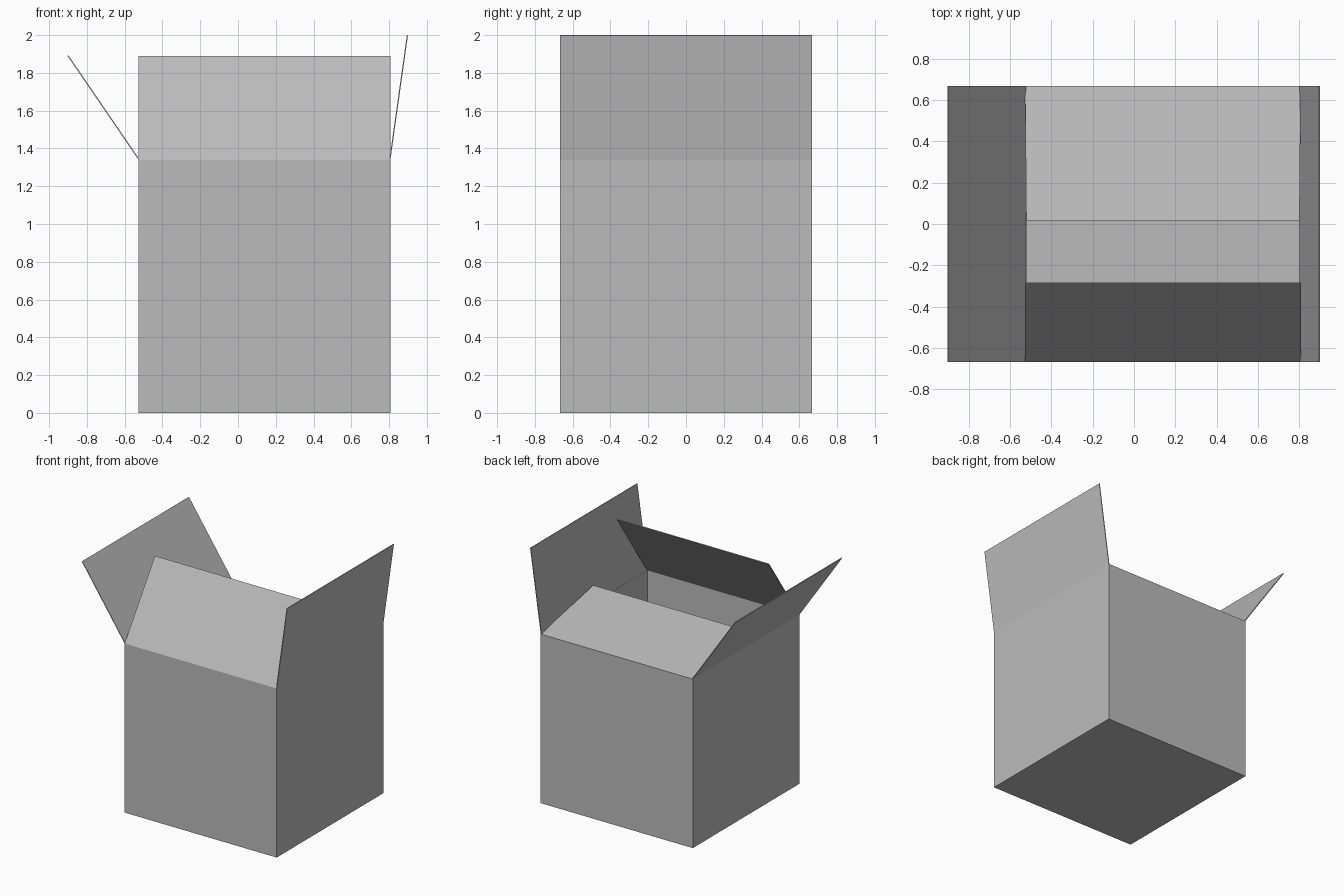
import bpy
import bmesh
from mathutils import Vector

old = bpy.data.objects.get("Cube")
if old:
    bpy.data.objects.remove(old, do_unlink=True)

# Box dimensions
X0, X1, Y, H = -0.527, 0.807, 0.668, 1.34
CARD = 0.006

cardboard = bpy.data.materials.new("grey cardboard")
cardboard.use_nodes = True
grey = (0.5, 0.5, 0.5, 1)
cardboard.diffuse_color = grey
cardboard.node_tree.nodes["Principled BSDF"].inputs["Base Color"].default_value = grey


def sheet(name, quads):
    """Build outward-facing quads and thicken them inward into card."""
    bm = bmesh.new()
    for quad in quads:
        bm.faces.new([bm.verts.new(p) for p in quad])
    bmesh.ops.remove_doubles(bm, verts=bm.verts, dist=0.0001)
    mesh = bpy.data.meshes.new(name)
    bm.to_mesh(mesh)
    bm.free()
    mesh.materials.append(cardboard)
    obj = bpy.data.objects.new(name, mesh)
    bpy.context.collection.objects.link(obj)
    solid = obj.modifiers.new("card thickness", "SOLIDIFY")
    solid.thickness = CARD
    solid.offset = -1
    solid.use_even_offset = True
    return obj


# Corners run counter-clockwise seen from above
base = [Vector(p) for p in ((X0, -Y, 0), (X1, -Y, 0), (X1, Y, 0), (X0, Y, 0))]
rim = [p + Vector((0, 0, H)) for p in base]

# Open box: floor and four walls
walls = [(base[i], base[(i + 1) % 4], rim[(i + 1) % 4], rim[i]) for i in range(4)]
sheet("box_body", [base[::-1]] + walls)

# Flaps: name and offset from hinge to free edge, with a slight end taper
flaps = [
    ("front_flap", (0, 0.38, 0.55), 0),
    ("left_flap", (0.093, 0, 0.659), 0),
    ("back_flap", (0, -0.65, 0.14), 0.006),
    ("right_flap", (-0.376, 0, 0.55), 0),
]
for i, (name, reach, taper) in enumerate(flaps):
    a, b = rim[i], rim[(i + 1) % 4]
    inset = (b - a).normalized() * taper
    reach = Vector(reach)
    sheet(name, [(a, b, b + reach - inset, a + reach + inset)])
